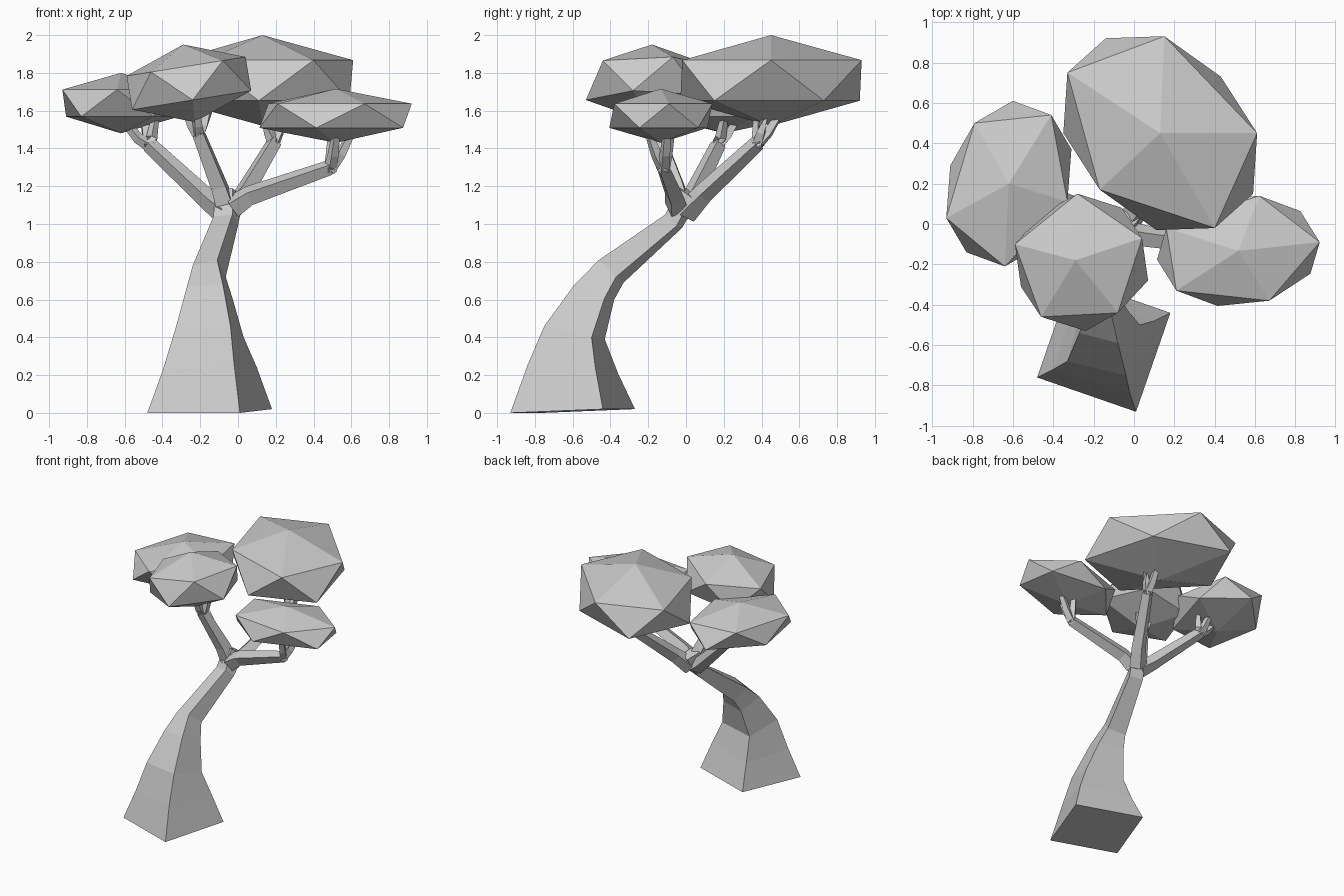
import bpy, bmesh
from mathutils import Vector as V

if "Cube" in bpy.data.objects:
    bpy.data.objects.remove(bpy.data.objects["Cube"])


def finish(name, bm):
    bmesh.ops.recalc_face_normals(bm, faces=bm.faces[:])
    me = bpy.data.meshes.new(name)
    bm.to_mesh(me)
    bm.free()
    ob = bpy.data.objects.new(name, me)
    bpy.context.collection.objects.link(ob)
    return ob


def loft(bm, rings):
    """Skin a list of four-cornered rings and cap both ends."""
    rows = [[bm.verts.new(p) for p in r] for r in rings]
    for a, b in zip(rows, rows[1:]):
        for i in range(4):
            j = (i + 1) % 4
            bm.faces.new((a[i], a[j], b[j], b[i]))
    bm.faces.new(rows[0])
    bm.faces.new(rows[-1])


def limb(bm, path, radii):
    """Square tapered tube along a path."""
    pts = [V(p) for p in path]
    rings = []
    for i, (p, r) in enumerate(zip(pts, radii)):
        t = (pts[min(i + 1, len(pts) - 1)] - pts[max(i - 1, 0)]).normalized()
        u = t.cross(V((0.3, 0.2, 1)) if abs(t.z) < 0.95 else V((1, 0, 0))).normalized()
        w = t.cross(u)
        rings.append([p + u * r, p + w * r, p - u * r, p - w * r])
    loft(bm, rings)


# Leaning trunk: front, right and left corner of each ring, back corner follows
trunk = [
    ((0.01, -0.93, 0.00), (0.18, -0.44, 0.02), (-0.48, -0.76, 0.00)),
    ((-0.02, -0.84, 0.25), (0.10, -0.48, 0.24), (-0.40, -0.72, 0.22)),
    ((-0.04, -0.75, 0.46), (0.03, -0.50, 0.40), (-0.33, -0.68, 0.45)),
    ((-0.08, -0.59, 0.68), (-0.03, -0.43, 0.61), (-0.27, -0.54, 0.67)),
    ((-0.11, -0.46, 0.81), (-0.065, -0.37, 0.72), (-0.24, -0.42, 0.78)),
    ((-0.03, -0.11, 1.05), (0.00, -0.05, 0.99), (-0.13, -0.08, 1.04)),
    ((-0.03, -0.04, 1.19), (0.03, 0.03, 1.14), (-0.12, 0.00, 1.19)),
]
rings = []
for a, b, d in trunk:
    a, b, d = V(a), V(b), V(d)
    rings.append([a, b, b + d - a, d])
bm = bmesh.new()
loft(bm, rings)
finish("trunk", bm)

# Main branches, each ending in three twigs
branches = {
    "left": ([(-0.07, -0.02, 1.06), (-0.15, 0.02, 1.12), (-0.47, 0.17, 1.42)],
             [(-0.60, 0.20, 1.54), (-0.44, 0.20, 1.55), (-0.50, 0.27, 1.56)]),
    "front": ([(-0.06, -0.02, 1.08), (-0.10, -0.05, 1.20), (-0.21, -0.15, 1.48)],
              [(-0.28, -0.15, 1.62), (-0.15, -0.14, 1.62), (-0.22, -0.23, 1.62)]),
    "right": ([(-0.03, -0.05, 1.09), (0.06, -0.06, 1.15), (0.49, -0.12, 1.30)],
              [(0.50, -0.08, 1.49), (0.61, -0.10, 1.50), (0.52, -0.20, 1.49)]),
    "back": ([(-0.04, 0.00, 1.06), (0.03, 0.09, 1.16), (0.19, 0.38, 1.43)],
             [(0.14, 0.38, 1.59), (0.25, 0.42, 1.60), (0.20, 0.50, 1.59)]),
}
for name, (path, tips) in branches.items():
    bm = bmesh.new()
    limb(bm, path, (0.065, 0.055, 0.042))
    fork = V(path[-1])
    for tip in tips:
        tip = V(tip)
        knee = fork.lerp(tip, 0.45)
        knee.z -= 0.02
        limb(bm, [fork - (tip - fork) * 0.08, knee, tip], (0.036, 0.03, 0.022))
    finish(name + "_branch", bm)

# Leaf clumps: stretched icosahedra, lower half is the upper half point-mirrored
# centre, top offset, slope of the ring along x, upper ring corners in plan
clumps = {
    "back": ((0.13, 0.45, 1.76), (0, 0, 0.24), 0,
             [(0.61, 0.45), (0.15, 0.93), (-0.33, 0.75), (-0.17, 0.17), (0.40, -0.02)]),
    "left": ((-0.62, 0.20, 1.64), (0, 0, 0.16), 0,
             [(-0.33, 0.11), (-0.41, 0.54), (-0.79, 0.50), (-0.93, 0.03), (-0.64, -0.21)]),
    "front": ((-0.26, -0.19, 1.745), (-0.03, 0.01, 0.205), 0.16,
              [(0.04, -0.07), (-0.28, 0.15), (-0.59, -0.10), (-0.46, -0.46), (-0.08, -0.44)]),
    "right": ((0.517, -0.133, 1.573), (0, 0, 0.143), 0,
              [(0.92, -0.09), (0.62, 0.14), (0.16, -0.02), (0.21, -0.33), (0.67, -0.38)]),
}
for name, (c, top, slope, plan) in clumps.items():
    c, top = V(c), V(top)
    up = [V((x - c.x, y - c.y, top.z * 0.447 + slope * (x - c.x))) for x, y in plan]
    bm = bmesh.new()
    t, b = bm.verts.new(c + top), bm.verts.new(c - top)
    hi = [bm.verts.new(c + p) for p in up]
    lo = [bm.verts.new(c - up[(i + 3) % 5]) for i in range(5)]
    for i in range(5):
        j = (i + 1) % 5
        bm.faces.new((t, hi[i], hi[j]))
        bm.faces.new((hi[i], lo[i], hi[j]))
        bm.faces.new((hi[j], lo[i], lo[j]))
        bm.faces.new((b, lo[j], lo[i]))
    finish(name + "_leaf_clump", bm)
